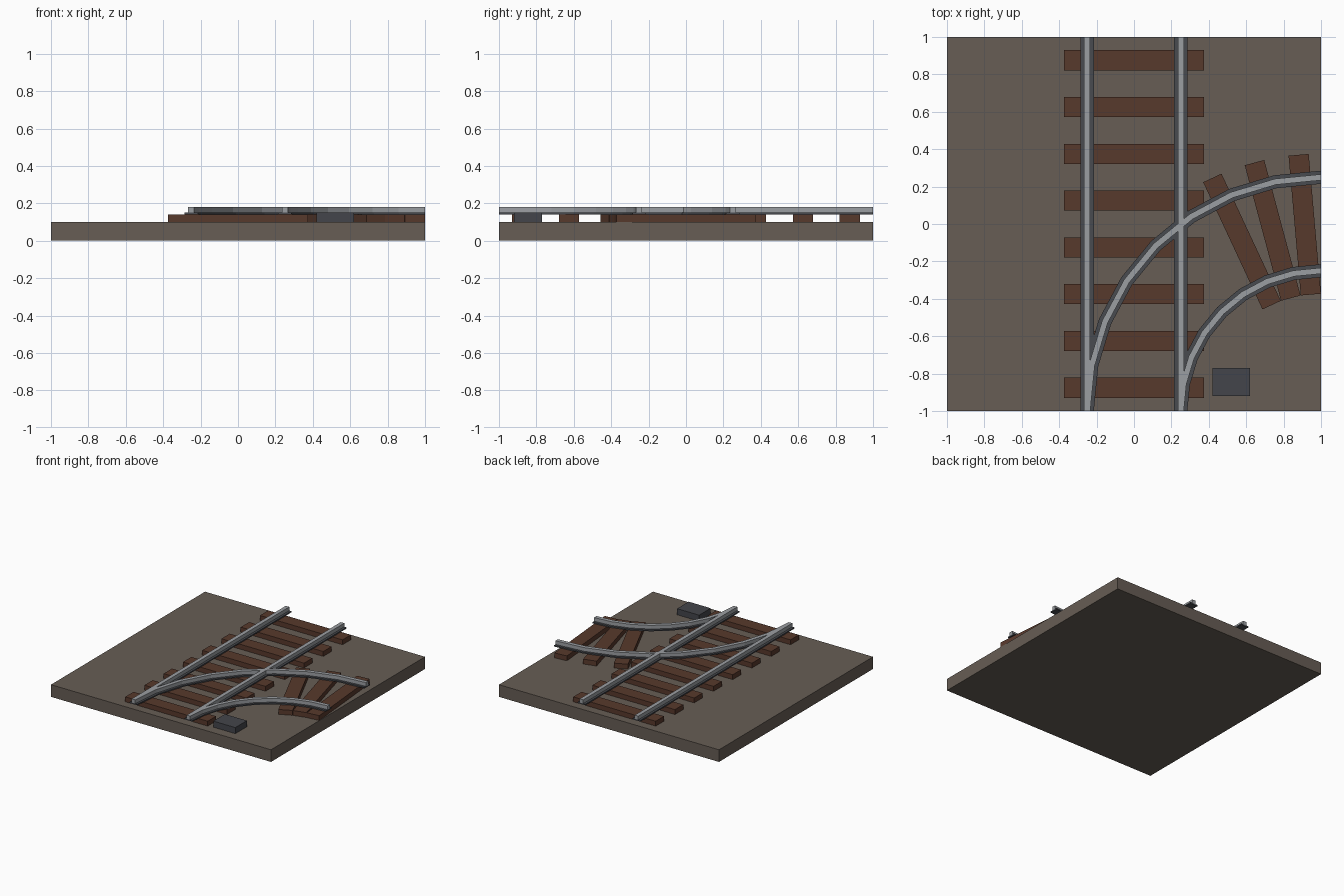
import bpy, bmesh, math
from mathutils import Matrix, Vector

cube = bpy.data.objects.get("Cube")
if cube:
    bpy.data.objects.remove(cube, do_unlink=True)


def material(name, r, g, b):
    m = bpy.data.materials.new(name)
    m.use_nodes = True
    m.diffuse_color = (r, g, b, 1)
    m.node_tree.nodes["Principled BSDF"].inputs["Base Color"].default_value = (r, g, b, 1)
    return m


GROUND = material("brown gravel", 0.135, 0.11, 0.09)
WOOD = material("sleeper wood", 0.097, 0.041, 0.025)
FOOT = material("dark steel", 0.065, 0.07, 0.08)
HEAD = material("polished steel", 0.33, 0.345, 0.365)
BOX = material("dark box grey", 0.057, 0.059, 0.07)


def add_object(name, bm, mat):
    bmesh.ops.recalc_face_normals(bm, faces=bm.faces)
    mesh = bpy.data.meshes.new(name)
    bm.to_mesh(mesh)
    bm.free()
    mesh.materials.append(mat)
    obj = bpy.data.objects.new(name, mesh)
    bpy.context.scene.collection.objects.link(obj)


def box(name, mat, size, x, y, bottom, angle=0):
    bm = bmesh.new()
    place = Matrix.Translation((x, y, bottom + size[2] / 2)) @ Matrix.Rotation(angle, 4, "Z")
    bmesh.ops.create_cube(bm, size=1, matrix=place @ Matrix.Diagonal((*size, 1)))
    add_object(name, bm, mat)


def sweep(name, mat, path, width, low, high):
    """Sweep a rectangle along (point, sideways direction) pairs."""
    bm = bmesh.new()
    rings = []
    for point, side in path:
        rings.append([bm.verts.new((*(point + side * s * width / 2), z))
                      for s, z in ((-1, low), (1, low), (1, high), (-1, high))])
    for a, b in zip(rings, rings[1:]):
        for i in range(4):
            j = (i + 1) % 4
            bm.faces.new((a[i], a[j], b[j], b[i]))
    bm.faces.new(rings[0])
    bm.faces.new(rings[-1])
    add_object(name, bm, mat)


def rail(name, path):
    sweep(name + "_foot", FOOT, path, 0.07, 0.14, 0.15)
    sweep(name + "_head", HEAD, path, 0.032, 0.15, 0.18)


# Ground slab
box("ground_slab", GROUND, (2, 2, 0.1), 0, 0, 0)

# Straight track
SLEEPER = (0.75, 0.108, 0.04)
for i in range(8):
    box(f"straight_sleeper_{i + 1}", WOOD, SLEEPER, 0, -0.875 + 0.25 * i, 0.1)
for name, x in (("right", -0.25), ("left", 0.25)):
    rail(f"straight_rail_{name}", [(Vector((x, y)), Vector((1, 0))) for y in (-1, 1)])

# Branch track curving about the front left corner
CORNER = Vector((1, -1))


def outward(degrees):
    a = math.radians(degrees)
    return Vector((-math.cos(a), math.sin(a)))


for i, degrees in enumerate((65, 75, 85)):
    c = CORNER + outward(degrees)
    box(f"branch_sleeper_{i + 1}", WOOD, SLEEPER, c.x, c.y, 0.1, -math.radians(degrees))
for name, radius in (("outer", 1.25), ("inner", 0.75)):
    directions = [outward(90 * i / 8) for i in range(9)]
    rail(f"branch_rail_{name}", [(CORNER + d * radius, d) for d in directions])

# Switch machine beside the points
box("switch_box", BOX, (0.2, 0.15, 0.05), 0.52, -0.845, 0.1)
